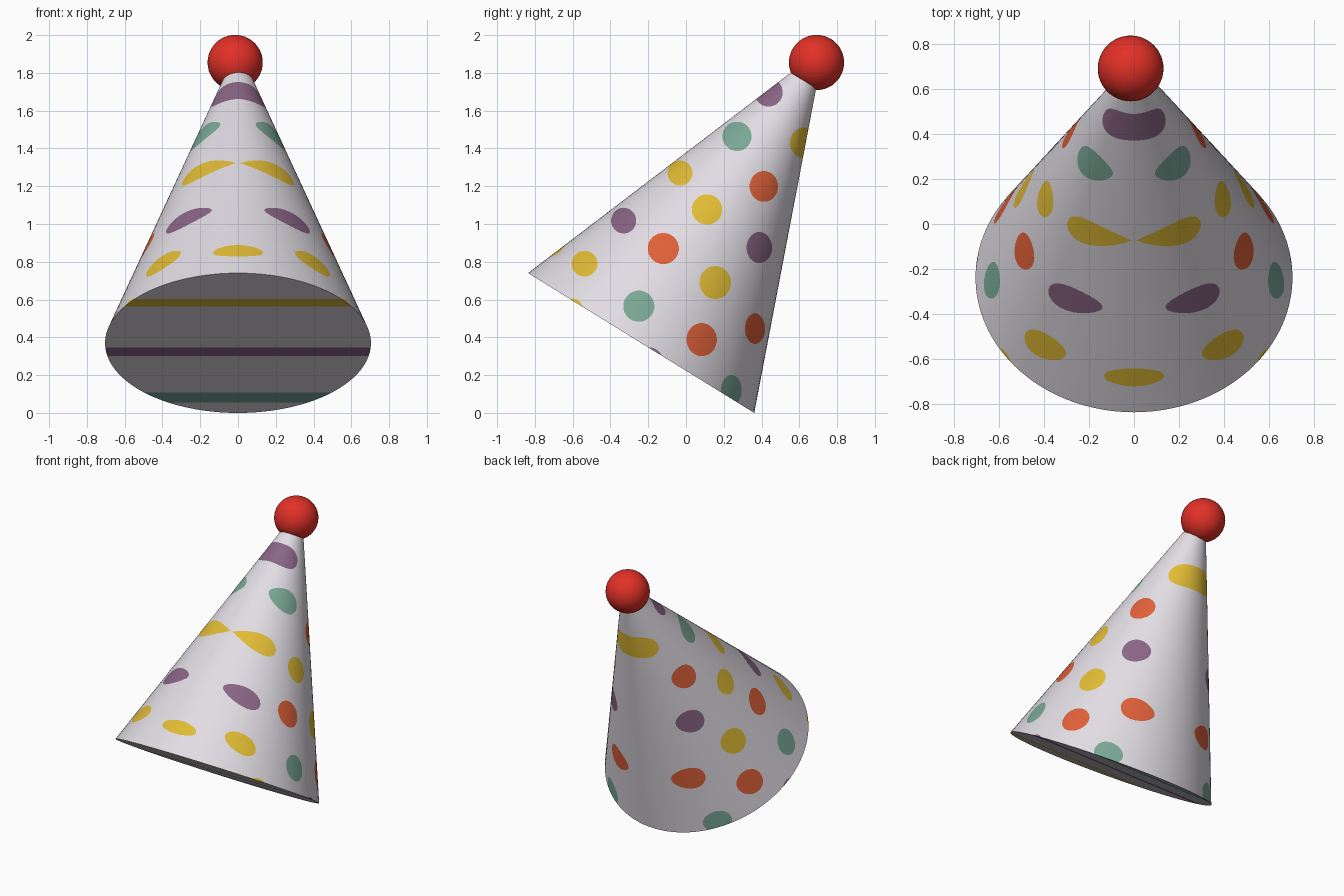
import bpy, bmesh, math
from mathutils import Vector

if "Cube" in bpy.data.objects:
    bpy.data.objects.remove(bpy.data.objects["Cube"])


def material(name, rgb):
    m = bpy.data.materials.new(name)
    m.diffuse_color = (*rgb, 1)
    m.use_nodes = True
    m.node_tree.nodes["Principled BSDF"].inputs["Base Color"].default_value = m.diffuse_color
    return m


WHITE, YELLOW, ORANGE, PURPLE, GREEN = range(5)
hat_mats = [material("paper_white", (.75, .72, .77)),
            material("dot_yellow", (.75, .50, .035)),
            material("dot_orange", (.73, .117, .04)),
            material("dot_purple", (.25, .13, .23)),
            material("dot_green", (.195, .39, .305))]
red = material("pompom_red", (.76, .03, .02))

# Tilted cone: centres of the bottom and top rims, leaning backwards
BASE, TOP = Vector((0, -.2375, .37)), Vector((0, .622, 1.76))
R_BASE, R_TOP, SIDES, RINGS = .704, .079, 96, 26
axis = (TOP - BASE).normalized()
side = Vector((1, 0, 0))
front = axis.cross(side)

bm = bmesh.new()
rings = []
for i in range(RINGS + 1):
    t = i / RINGS
    c, r = BASE.lerp(TOP, t), R_BASE + (R_TOP - R_BASE) * t
    rings.append([bm.verts.new(c + r * (front * math.cos(a) + side * math.sin(a)))
                  for a in (2 * math.pi * k / SIDES for k in range(SIDES))])
for lo, hi in zip(rings, rings[1:]):
    for k in range(SIDES):
        n = (k + 1) % SIDES
        bm.faces.new((lo[k], lo[n], hi[n], hi[k]))
bm.faces.new(rings[0])
bm.faces.new(rings[-1])
bmesh.ops.recalc_face_normals(bm, faces=bm.faces)


# Dots: ellipses projected sideways through the hat and cut into its faces
def cut_dot(y, z, ry, rz, mat, steps=24):
    def near(f):
        ys, zs = [v.co.y for v in f.verts], [v.co.z for v in f.verts]
        return (min(ys) < y + ry and max(ys) > y - ry
                and min(zs) < z + rz and max(zs) > z - rz)
    faces = [f for f in bm.faces if near(f)]
    for k in range(steps):
        a = 2 * math.pi * k / steps
        p = Vector((0, y + ry * math.cos(a), z + rz * math.sin(a)))
        n = Vector((0, math.cos(a) / ry, math.sin(a) / rz)).normalized()
        geom = set(faces)
        for f in faces:
            geom.update(f.edges)
            geom.update(f.verts)
        if not geom:
            return
        res = bmesh.ops.bisect_plane(bm, geom=list(geom), dist=1e-6,
                                     plane_co=p, plane_no=n)
        faces = [f for f in res["geom"] if isinstance(f, bmesh.types.BMFace)
                 and (f.calc_center_median() - p).dot(n) < 0]
    for f in faces:
        f.material_index = mat


# y, z, half width, half height, colour
DOTS = [
    (.437, 1.697, .075, .075, PURPLE), (.27, 1.464, .077, .077, GREEN),
    (.632, 1.43, .082, .082, YELLOW), (-.032, 1.27, .066, .066, YELLOW),
    (.412, 1.199, .075, .081, ORANGE), (.111, 1.077, .08, .08, YELLOW),
    (-.33, 1.018, .066, .068, PURPLE), (-.12, .87, .082, .082, ORANGE),
    (.388, .875, .067, .082, PURPLE), (-.537, .79, .068, .068, YELLOW),
    (.155, .69, .083, .087, YELLOW), (-.25, .565, .082, .082, GREEN),
    (.083, .388, .08, .087, ORANGE), (.365, .446, .053, .08, ORANGE),
    (.24, .12, .055, .08, GREEN), (-.733, .926, .098, .098, YELLOW),
    (-.60, .553, .052, .052, YELLOW), (-.195, .274, .072, .072, PURPLE),
]
for d in DOTS:
    cut_dot(*d)

for f in bm.faces:
    f.smooth = True
mesh = bpy.data.meshes.new("hat_cone")
bm.to_mesh(mesh)
bm.free()
for m in hat_mats:
    mesh.materials.append(m)
mesh.set_sharp_from_angle(angle=math.radians(40))
bpy.context.collection.objects.link(bpy.data.objects.new("hat_cone", mesh))

# Pompom on the tip
bpy.ops.mesh.primitive_uv_sphere_add(segments=48, ring_count=24, radius=.146,
                                     location=(-.015, .691, 1.855))
pom = bpy.context.object
pom.name = "pompom"
pom.data.materials.append(red)
bpy.ops.object.shade_smooth()
